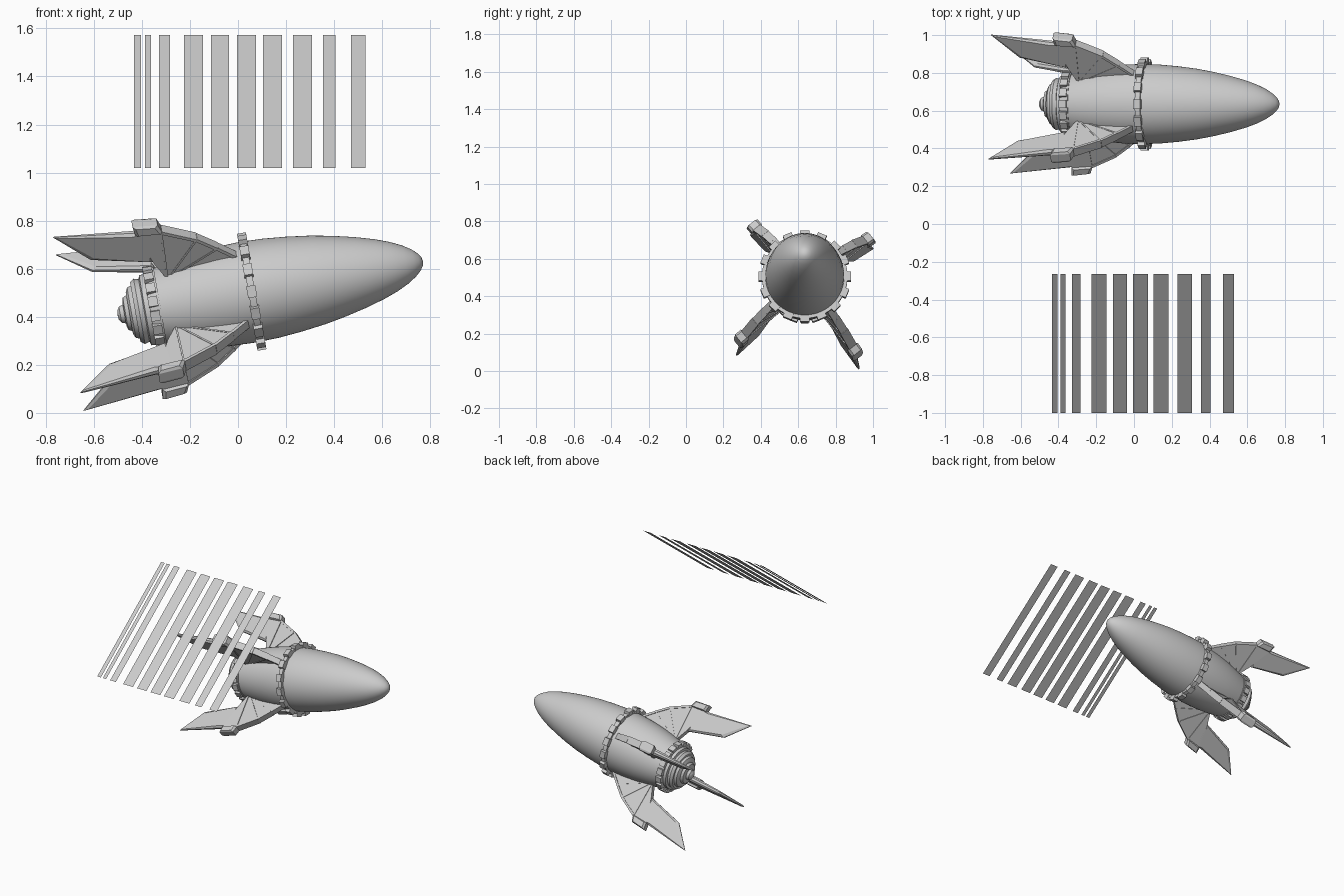
import bpy, bmesh, math
from mathutils import Matrix, Vector

if "Cube" in bpy.data.objects:
    bpy.data.objects.remove(bpy.data.objects["Cube"])

grey = bpy.data.materials.new("grey")
grey.diffuse_color = (0.6, 0.6, 0.6, 1)
grey.use_nodes = True
grey.node_tree.nodes["Principled BSDF"].inputs["Base Color"].default_value = grey.diffuse_color

# rocket frame: local x runs tail to nose, pitched up ten degrees
ROCKET = Matrix.Translation((0.057, 0.635, 0.505)) @ Matrix.Rotation(math.radians(-10), 4, 'Y')


def finish(name, bm, matrix=Matrix(), smooth=None):
    bmesh.ops.recalc_face_normals(bm, faces=bm.faces)
    me = bpy.data.meshes.new(name)
    bm.to_mesh(me)
    bm.free()
    me.materials.append(grey)
    ob = bpy.data.objects.new(name, me)
    ob.matrix_world = matrix
    bpy.context.collection.objects.link(ob)
    if smooth:
        bpy.ops.object.select_all(action='DESELECT')
        ob.select_set(True)
        bpy.context.view_layer.objects.active = ob
        bpy.ops.object.shade_smooth_by_angle(angle=math.radians(smooth))
    return ob


def lathe(name, profile, segments=64, smooth=25):
    """Spin (x, radius) points round the rocket axis."""
    bm = bmesh.new()
    vs = [bm.verts.new((x, r, 0)) for x, r in profile]
    es = [bm.edges.new(p) for p in zip(vs, vs[1:])]
    bmesh.ops.spin(bm, geom=vs + es, cent=(0, 0, 0), axis=(1, 0, 0),
                   angle=2 * math.pi, steps=segments, use_merge=True)
    bmesh.ops.remove_doubles(bm, verts=bm.verts, dist=1e-5)
    return finish(name, bm, ROCKET, smooth)


def block_ring(name, x, r, count, size):
    """Blocks spaced evenly around the hull."""
    bm = bmesh.new()
    for i in range(count):
        m = (Matrix.Rotation(2 * math.pi * i / count, 4, 'X')
             @ Matrix.Translation((x, 0, r)) @ Matrix.Diagonal((*size, 1)))
        bmesh.ops.create_cube(bm, size=1, matrix=m)
    finish(name, bm, ROCKET)


def plate(bm, pts, half, edge=None, inset=0.014):
    """Plate in the fin plane; its rim thins from half to edge."""
    edge = half if edge is None else edge
    c = sum((Vector(p) for p in pts), Vector((0, 0))) / len(pts)
    loops = []
    for t, shrink in ((-half, 1), (-edge, 0), (edge, 0), (half, 1)):
        if shrink and edge == half:
            continue
        ring = []
        for p in pts:
            v = Vector(p)
            if shrink:
                v += (c - v).normalized() * inset * 1.4
            ring.append(bm.verts.new((v.x, v.y, t)))
        loops.append(ring)
    n = len(pts)
    for a, b in zip(loops, loops[1:]):
        for i in range(n):
            bm.faces.new((a[i], a[(i + 1) % n], b[(i + 1) % n], b[i]))
    bm.faces.new(loops[0])
    bm.faces.new(loops[-1])


def bar(bm, a, b, width, depth):
    """Straight box rib between two points of the fin plane."""
    a, b = Vector(a), Vector(b)
    n = (b - a).normalized()
    n = Vector((-n.y, n.x)) * width / 2
    plate(bm, [a - n, b - n, b + n, a + n], depth / 2)


# hull and nose
lathe("hull", [(0.724, 0), (0.72, 0.018), (0.708, 0.036), (0.685, 0.057), (0.65, 0.08),
               (0.6, 0.104), (0.54, 0.126), (0.46, 0.149), (0.37, 0.17), (0.28, 0.187),
               (0.18, 0.2), (0.08, 0.209), (-0.02, 0.212), (-0.12, 0.208), (-0.22, 0.198),
               (-0.32, 0.181), (-0.40, 0.162), (-0.40, 0)])

# waist band with blocks
lathe("waist_band", [(-0.014, 0.2), (-0.014, 0.229), (0.014, 0.229), (0.014, 0.2)])
block_ring("waist_blocks", 0, 0.23, 16, (0.038, 0.05, 0.034))

# engine collar with blocks
lathe("engine_collar", [(-0.385, 0.15), (-0.385, 0.172), (-0.43, 0.162), (-0.43, 0.1)])
block_ring("collar_blocks", -0.412, 0.167, 18, (0.04, 0.042, 0.026))

# stepped engine dome
lathe("engine_dome", [(-0.42, 0.15), (-0.45, 0.148), (-0.455, 0.132), (-0.475, 0.138),
                      (-0.492, 0.126), (-0.492, 0.112), (-0.508, 0.106), (-0.517, 0.088),
                      (-0.517, 0.076), (-0.533, 0.068), (-0.538, 0.05), (-0.538, 0.04),
                      (-0.555, 0.034), (-0.565, 0.018), (-0.567, 0)])

# four swept fins
PIVOT = (-0.336, 0.155)
FAN = [(-0.04, 0.205), (-0.11, 0.268), (-0.19, 0.335), (-0.328, 0.408)]
KNEE = [(-0.328, 0.408), (-0.435, 0.42), (-0.38, 0.25)]
for k in range(4):
    m = ROCKET @ Matrix.Rotation(math.radians(38.5 + 90 * k), 4, 'X')

    # fanned segments with ribs and outer rims
    bm = bmesh.new()
    for i, (a, b) in enumerate(zip(FAN, FAN[1:])):
        plate(bm, [PIVOT, a, b], 0.013 + 0.003 * i)
        bar(bm, a, b, 0.014, 0.04 + 0.005 * i)
        bar(bm, PIVOT, b, 0.008, 0.036 + 0.006 * i)
    plate(bm, [PIVOT] + KNEE, 0.02)
    finish("fin_fan", bm, m)

    # knee cap
    bm = bmesh.new()
    plate(bm, [(-0.322, 0.405), (-0.338, 0.452), (-0.442, 0.464), (-0.436, 0.415)],
          0.034, 0.022, 0.01)
    finish("fin_cap", bm, m)

    # blade tapering to the tip
    bm = bmesh.new()
    plate(bm, [(-0.36, 0.42), (-0.438, 0.42), (-0.775, 0.468), (-0.637, 0.318), (-0.38, 0.25)],
          0.02, 0.008)
    for v in bm.verts:
        v.co.z *= min(1, max(0.3, (v.co.x + 0.9) / 0.4))
    finish("fin_blade", bm, m)

# tilted floating slats
SLATS = [(-0.433, -0.404), (-0.388, -0.362), (-0.329, -0.283), (-0.225, -0.146),
         (-0.112, -0.037), (-0.004, 0.074), (0.104, 0.183), (0.229, 0.308),
         (0.354, 0.406), (0.47, 0.53)]
bm = bmesh.new()
for a, b in SLATS:
    bm.faces.new([bm.verts.new(p) for p in ((a, -1, 1.02), (b, -1, 1.02),
                                            (b, -0.265, 1.572), (a, -0.265, 1.572))])
finish("slats", bm)
